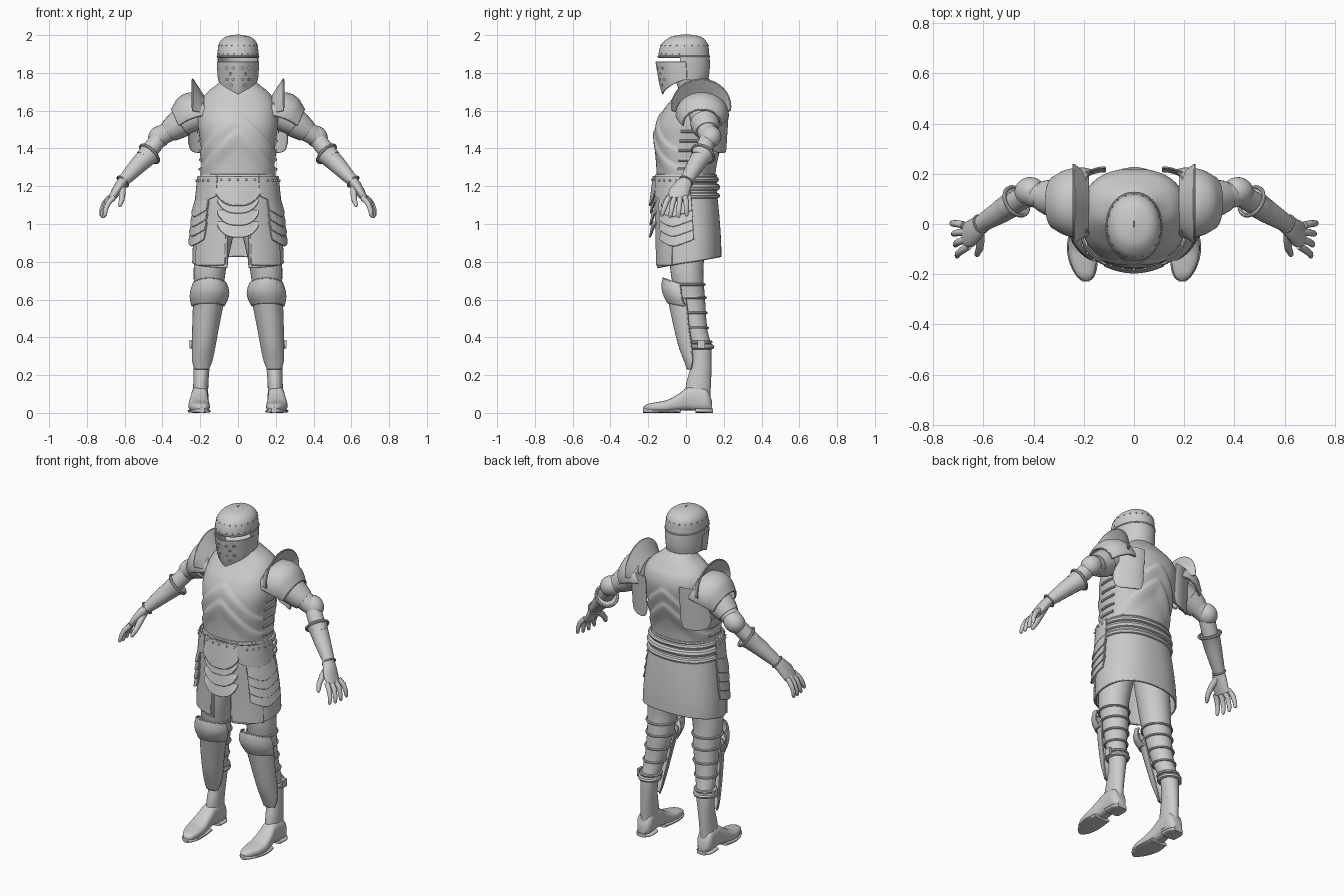
import bpy, bmesh
from math import sin, cos, pi, sqrt
from mathutils import Vector, Matrix

if "Cube" in bpy.data.objects:
    bpy.data.objects.remove(bpy.data.objects["Cube"])

V = Vector
parts = []

def finish(name, verts, faces, mirror=False, thick=0):
    me = bpy.data.meshes.new(name)
    me.from_pydata([tuple(v) for v in verts], [], faces)
    bm = bmesh.new()
    bm.from_mesh(me)
    bmesh.ops.remove_doubles(bm, verts=bm.verts, dist=1e-5)
    bmesh.ops.recalc_face_normals(bm, faces=bm.faces)
    bm.to_mesh(me)
    bm.free()
    ob = bpy.data.objects.new(name, me)
    bpy.context.collection.objects.link(ob)
    if thick:
        m = ob.modifiers.new("Thickness", 'SOLIDIFY')
        m.thickness, m.offset = thick, 0
    if mirror:
        ob.modifiers.new("Mirror", 'MIRROR').use_mirror_merge = False
    parts.append(ob)
    return ob

def tube(name, pts, r, cyclic=False, mirror=False):
    """Round bar along a path, turned into a mesh."""
    cu = bpy.data.curves.new(name, 'CURVE')
    cu.dimensions, cu.bevel_depth, cu.bevel_resolution, cu.use_fill_caps = '3D', r, 2, True
    sp = cu.splines.new('POLY')
    sp.points.add(len(pts) - 1)
    for p, q in zip(sp.points, pts):
        p.co = (*q, 1)
    sp.use_cyclic_u = cyclic
    tmp = bpy.data.objects.new(name, cu)
    bpy.context.collection.objects.link(tmp)
    me = bpy.data.meshes.new_from_object(tmp.evaluated_get(bpy.context.evaluated_depsgraph_get()))
    bpy.data.objects.remove(tmp)
    return finish(name, [v.co.copy() for v in me.vertices], [tuple(p.vertices) for p in me.polygons], mirror)

def sheet(name, f, nu=24, nv=12, thick=.008, mirror=False, rim=0):
    """Plate from a surface function f(u, v), with an optional rolled edge."""
    g = [[V(f(i / nu, j / nv)) for i in range(nu + 1)] for j in range(nv + 1)]
    w = nu + 1
    faces = [(j*w+i, j*w+i+1, (j+1)*w+i+1, (j+1)*w+i) for j in range(nv) for i in range(nu)]
    if rim:
        edge = g[0][:-1] + [r[-1] for r in g[:-1]] + g[-1][:0:-1] + [r[0] for r in g[:0:-1]]
        tube(name + "_rim", edge, rim, True, mirror)
    return finish(name, sum(g, []), faces, mirror, thick)

def loft(name, rings, mirror=False):
    n, m = len(rings[0]), len(rings)
    faces = [(j*n+i, j*n+(i+1) % n, (j+1)*n+(i+1) % n, (j+1)*n+i) for j in range(m-1) for i in range(n)]
    faces += [tuple(range(n)), tuple(range((m-1)*n, m*n))]
    return finish(name, sum(rings, []), faces, mirror)

def limb(name, pts, radii, n=20, mirror=True):
    """Oval tube; radii are (along y, across)."""
    pts, rings = [V(p) for p in pts], []
    for i, p in enumerate(pts):
        t = (pts[min(i+1, len(pts)-1)] - pts[max(i-1, 0)]).normalized()
        s = (V((0, 1, 0)) - t * t.y).normalized()
        b = t.cross(s)
        ra, rb = radii[i]
        rings.append([p + s*ra*cos(2*pi*k/n) + b*rb*sin(2*pi*k/n) for k in range(n)])
    return loft(name, rings, mirror)

def at(rows, z):
    """Smooth interpolation of profile rows keyed by their first value."""
    z = min(max(z, rows[0][0]), rows[-1][0])
    i = 0
    while i < len(rows) - 2 and z > rows[i+1][0]:
        i += 1
    p1, p2 = rows[i], rows[i+1]
    p0, p3 = rows[max(i-1, 0)], rows[min(i+2, len(rows)-1)]
    h, s, out = p2[0]-p1[0], (z-p1[0])/(p2[0]-p1[0]), []
    for k in range(1, len(p1)):
        m1, m2 = (p2[k]-p0[k])/(p2[0]-p0[0])*h, (p3[k]-p1[k])/(p3[0]-p1[0])*h
        out.append((2*s**3-3*s*s+1)*p1[k] + (s**3-2*s*s+s)*m1 + (3*s*s-2*s**3)*p2[k] + (s**3-s*s)*m2)
    return out

def shell(rows, a, z, off=0, e=2.3):
    """Point on a body section; a = 0 is the front, pi/2 is +x."""
    rx, yf, yb = at(rows, z)
    sg = lambda q: abs(q)**(2/e) * (1 if q > 0 else -1)
    return V(((rx+off)*sg(sin(a)), (yf+yb)/2 - ((yb-yf)/2+off)*sg(cos(a)), z))

def rivets(name, pts, r=.006, mirror=False):
    bm = bmesh.new()
    for p in pts:
        bmesh.ops.create_icosphere(bm, subdivisions=2, radius=r, matrix=Matrix.Translation(p))
    bm.verts.index_update()
    finish(name, [v.co.copy() for v in bm.verts], [tuple(v.index for v in f.verts) for f in bm.faces], mirror)
    bm.free()

# torso with stepped chevron plates
TORSO = [(1.2, .185, -.148, .145), (1.32, .188, -.155, .16), (1.42, .198, -.162, .185), (1.52, .212, -.155, .208),
         (1.6, .208, -.122, .22), (1.66, .19, -.075, .207), (1.7, .16, -.045, .18), (1.74, .11, -.025, .15), (1.77, .08, -.01, .12)]
def step(x):
    x = min(max(x, 0), 1)
    return x*x*(3-2*x)
def torso_pt(a, z):
    off = sum(.009*step((top - .2*abs(sin(a)) - z)/.022) - .009*step((top-.03-.2*abs(sin(a))-z)/.09)*k
              for top, k in ((1.6, .6), (1.51, 1)))
    return shell(TORSO, a, z, off)
loft("breastplate", [[torso_pt(2*pi*k/112, 1.2+.57*j/80) for k in range(112)] for j in range(81)])
for i in range(5):
    tube("side_strap", [torso_pt(1.35+.1*k, 1.29+.05*i)+V((.002, 0, 0)) for k in range(6)], .008, mirror=True)
limb("neck", [(0, .07, 1.62), (0, .03, 1.74), (0, .0, 1.82)], [(.09, .08), (.075, .072), (.07, .07)], mirror=False)

# helmet
HELM = [(1.68, .08, -.105, .1), (1.74, .096, -.122, .108), (1.8, .102, -.133, .12), (1.86, .105, -.142, .122), (1.91, .104, -.14, .118),
        (1.95, .098, -.126, .112), (1.975, .082, -.1, .095), (1.99, .055, -.07, .07), (2.0, .002, -.012, .012)]
sheet("helmet_dome", lambda u, v: shell(HELM, 2*pi*u, 1.882+.118*sin(v*pi/2), 0, 2.1), 64, 20)
tube("helmet_brow", [shell(HELM, 2*pi*k/64, 1.886, .002, 2.1) for k in range(64)], .006, True)
sheet("helmet_back", lambda u, v: shell(HELM, 1.45+(2*pi-2.9)*u, 1.765+.12*v, 0, 2.1), 40, 8, rim=.004)
def visor_pt(u, v):
    a = (2*u-1)*1.62
    lo = 1.69 + .075*min(1, abs(a)/1.5)
    p = shell(HELM, a, lo+(1.857-lo)*v, .003, 2.1)
    p.y -= .012*max(0, 1-abs(a)/.6)
    return p
visor = sheet("visor", visor_pt, 48, 12, rim=.004)
holes = []
for x, z in ((.025, 1.825), (.06, 1.825), (.04, 1.795), (.025, 1.765), (.058, 1.765), (.035, 1.735)):
    holes += [(x, z), (-x, z)]
bm = bmesh.new()
for x, z in holes:
    bmesh.ops.create_cone(bm, cap_ends=True, segments=10, radius1=.0065, radius2=.0065, depth=.16,
                          matrix=Matrix.Translation((x, -.12, z)) @ Matrix.Rotation(pi/2, 4, 'X'))
me = bpy.data.meshes.new("breath_cutter")
bm.to_mesh(me)
bm.free()
cutter = bpy.data.objects.new("breath_cutter", me)
cutter.hide_render = True
bpy.context.collection.objects.link(cutter)
cut = visor.modifiers.new("Breaths", 'BOOLEAN')
cut.operation, cut.object, cut.solver = 'DIFFERENCE', cutter, 'EXACT'
rivets("helmet_rivets", [shell(HELM, 2*pi*k/20, 1.945, .004, 2.1) for k in range(20)]
       + [shell(HELM, s*a, 1.9, .004, 2.1) for s in (-1, 1) for a in (.2, .5, .8, 1.1, 1.4)], .004)

# skirt, split at the front
SKIRT = [(.74, .24, -.152, .184), (.9, .234, -.153, .182), (1.05, .218, -.158, .172), (1.15, .204, -.162, .162), (1.26, .194, -.16, .155)]
sheet("skirt", lambda u, v: shell(SKIRT, .2+(2*pi-.4)*u, 1.25+(.80-.03*cos(.2+(2*pi-.4)*u)-1.25)*v), 72, 16, rim=.005)
sheet("front_panel", lambda u, v: shell(SKIRT, .24+.85*u, 1.2-.415*v, .008), 20, 12, mirror=True, rim=.004)
for z, r in ((1.235, .016), (1.195, .02), (1.15, .016)):
    tube("waist_band", [shell(SKIRT, 1.1+(2*pi-2.2)*k/48, z, .002) for k in range(49)], r)
tube("waist_seam", [shell(TORSO, 2*pi*k/64, 1.255, .004) for k in range(64)], .009, True)

# hip lames
for k in range(4):
    def lame(u, v, k=k):
        top, bot = 1.17-.055*k, 1.075-.052*k-.035*(1-abs(2*u-1)**1.5)
        return shell(SKIRT, .72+.95*u, top+(bot-top)*v, .012+.014*v)
    sheet("hip_lame", lame, 20, 6, mirror=True, rim=.003)
sheet("hip_plate", lambda u, v: shell(SKIRT, .5+1.15*u, 1.25-(.1+.03*sin(pi*u))*v, .018), 20, 6, mirror=True, rim=.004)
rivets("hip_rivets", [shell(SKIRT, .75+.2*k, 1.23, .024) for k in range(5)], mirror=True)

# belly plates
def belly(top, bot, w, y0, y1, lift):
    def f(u, v):
        s = 2*u-1
        b = bot + lift*abs(s)**3
        return V((w*s, y0+(y1-y0)*v + 2*(w*s)**2, top+(b-top)*v))
    return f
for k in range(3):
    sheet("belly_lame", belly(1.13-.06*k, 1.06-.064*k, .105, -.176, -.188-.002*k, .055), rim=.004)
sheet("belly_plate", belly(1.25, 1.1, .115, -.172, -.192, .06), rim=.005)
rivets("belly_rivets", [(x, -.18+2*x*x, 1.235) for x in (-.09, -.045, 0, .045, .09)])

# legs
LEG = [(.04, .2, .06, .042, .065), (.15, .197, .066, .04, .066), (.25, .192, .08, .043, .055), (.35, .185, .08, .05, .053),
       (.45, .172, .052, .058, .06), (.6, .155, .025, .072, .076), (.75, .15, .005, .085, .087), (.98, .115, .01, .1, .1)]
def leg_pt(a, z, off=0):
    cx, cy, rx, ry = at(LEG, z)
    return V((cx+(rx+off)*sin(a), cy-(ry+off)*cos(a), z))
loft("leg", [[leg_pt(2*pi*k/28, .04+.94*j/36) for k in range(28)] for j in range(37)], True)
for z, r in ((.35, .014), (.375, .009), (.45, .007), (.53, .007), (.61, .007), (.68, .007)):
    tube("leg_strap", [leg_pt(2*pi*k/32, z, .003) for k in range(32)], r, True, True)
loft("boot_buckle", [[V((.245, y, z)) for y, z in ((.06, .34), (.1, .34), (.1, .385), (.06, .385))],
                     [V((.258, y, z)) for y, z in ((.06, .34), (.1, .34), (.1, .385), (.06, .385))]], True)
SHIN = [(.235, .192, .008, .035, .02), (.27, .19, -.005, .048, .04), (.35, .182, -.035, .058, .068), (.45, .172, -.06, .066, .08),
        (.57, .158, -.086, .076, .095), (.64, .15, -.102, .08, .1), (.7, .15, -.112, .078, .085)]
def shin_pt(a, z, off=0):
    cx, yf, w, d = at(SHIN, z)
    return V((cx+(w+off)*sin(a), yf-off+d*(1-cos(a)), z))
sheet("shin_plate", lambda u, v: shin_pt(3*u-1.5, .235+.37*v), 24, 20, mirror=True, rim=.005)
sheet("knee_plate", lambda u, v: shin_pt(3*u-1.5, .565+.02*cos(3*u-1.5)+(.115+.012*cos(3*u-1.5))*v, .008+.012*sin(pi*v)),
      24, 12, mirror=True, rim=.005)

# boots: (y, centre x, half width, base z, top z)
FOOT = [(-.226, .192, .01, .016, .03), (-.21, .193, .03, .01, .045), (-.16, .2, .05, .006, .056), (-.1, .206, .056, .006, .068),
        (-.04, .206, .05, .01, .1), (.01, .203, .045, .014, .135), (.07, .202, .046, .01, .14), (.115, .202, .044, .008, .12), (.138, .202, .025, .008, .06)]
def foot_ring(y, grow=0, flat=None):
    cx, w, lo, hi = at(FOOT, y)
    if flat:
        lo, hi = flat[0], lo + flat[1]
    sg = lambda q: abs(q)**.7 * (1 if q > 0 else -1)
    return [V((cx+(w+grow)*sg(cos(t)), y, (lo+hi)/2+(hi-lo)/2*sg(sin(t)))) for t in (2*pi*k/24 for k in range(24))]
loft("boot_foot", [foot_ring(-.226+.364*j/30) for j in range(31)], True)
loft("boot_sole", [foot_ring(-.228+.2*j/14, .005, (0, .012)) for j in range(15)], True)
loft("boot_heel", [foot_ring(.05+.092*j/8, .005, (0, .014)) for j in range(9)], True)

# shoulders
PAUL = [(0, .165, 1.585, .125, .115), (.35, .215, 1.58, .135, .12), (.7, .27, 1.56, .125, .112), (1, .315, 1.53, .1, .085)]
def paul_pt(a, v, off=0):
    cx, cz, ry, up = at(PAUL, v)
    return V((cx, .085, cz)) + V((.4, 0, .92))*(up+off)*cos(a) + V((0, (ry+off)*sin(a), 0))
sheet("pauldron", lambda u, v: paul_pt((2*u-1)*1.65, v), 32, 14, thick=.01, mirror=True, rim=.006)
def fin_pt(u, v):
    th = (2*u-1)*1.3
    r = .12+.085*v*max(cos(th), 0)**.6
    return V((.185+.055*v, .08+r*sin(th), 1.56+r*cos(th)))
sheet("shoulder_fin", fin_pt, 28, 8, thick=.01, mirror=True, rim=.005)
sheet("shoulder_back_plate", lambda u, v: V((.115+.145*u, .225-.075*u*u-.015*v, 1.63-(.2+.05*sqrt(max(0, 1-(2*u-1)**4)))*v)),
      16, 12, mirror=True, rim=.004)

# arms
limb("upper_arm", [(.2, .09, 1.58), (.29, .1, 1.54), (.36, .112, 1.495), (.42, .12, 1.455)], [(.075, .075), (.068, .07), (.056, .056), (.048, .048)])
limb("arm_lame", [(.3, .1, 1.535), (.335, .105, 1.512), (.365, .112, 1.49)], [(.078, .078), (.073, .07), (.062, .06)])
limb("elbow_cup", [V((.415, .13, 1.462))+V((.046, -.012, -.042))*sin(t) for t in (k*pi/12 for k in range(-6, 7))],
     [(.056*cos(k*pi/12)+.001, .056*cos(k*pi/12)+.001) for k in range(-6, 7)])
limb("forearm", [(.41, .125, 1.465), (.45, .1, 1.41), (.5, .07, 1.35)], [(.046, .046), (.045, .045), (.045, .045)])
limb("gauntlet_cuff", [(.468, .09, 1.372), (.485, .08, 1.354), (.53, .05, 1.31), (.575, .022, 1.262), (.61, 0, 1.225)],
     [(.062, .062), (.052, .052), (.047, .046), (.04, .038), (.035, .03)])
d = V((.142, -.09, -.147)).normalized()
s = (V((0, 1, 0))-d*d.y).normalized()
for c, r, t in ((V((.468, .09, 1.372)), .062, .008), (V((.61, 0, 1.225)), .036, .005)):
    tube("cuff_rim", [c+(s*cos(k*pi/16)+d.cross(s)*sin(k*pi/16))*r for k in range(32)], t, True, True)

# hands
limb("palm", [(.6, .005, 1.235), (.625, -.015, 1.205), (.65, -.038, 1.165), (.672, -.045, 1.13)],
     [(.034, .028), (.045, .028), (.055, .024), (.05, .018)])
for i in range(4):
    b, e = V((.658+.007*i, -.088+.028*i, 1.142)), (0, .008, .008, 0)[i]
    q = (2*i-3)*.004
    limb("finger", [b, b+V((.028, -.006+q, -.03)), b+V((.043, -.012+1.5*q, -.066-e)), b+V((.046, -.016+2*q, -.094-e)), b+V((.046, -.017+2*q, -.102-e))],
         [(.015, .015), (.0145, .0145), (.0125, .0125), (.01, .01), (.004, .004)], 10)
limb("thumb", [(.615, -.025, 1.195), (.612, -.065, 1.165), (.615, -.1, 1.13), (.625, -.122, 1.1), (.628, -.128, 1.092)],
     [(.02, .02), (.018, .018), (.015, .015), (.011, .011), (.004, .004)], 10)

# bake modifiers, then smooth with sharp edges kept
dg = bpy.context.evaluated_depsgraph_get()
baked = [bpy.data.meshes.new_from_object(o.evaluated_get(dg)) for o in parts]
for o, me in zip(parts, baked):
    o.modifiers.clear()
    o.data = me
    o.select_set(True)
bpy.data.objects.remove(cutter)
bpy.context.view_layer.objects.active = parts[0]
bpy.ops.object.shade_smooth_by_angle(angle=.7)
